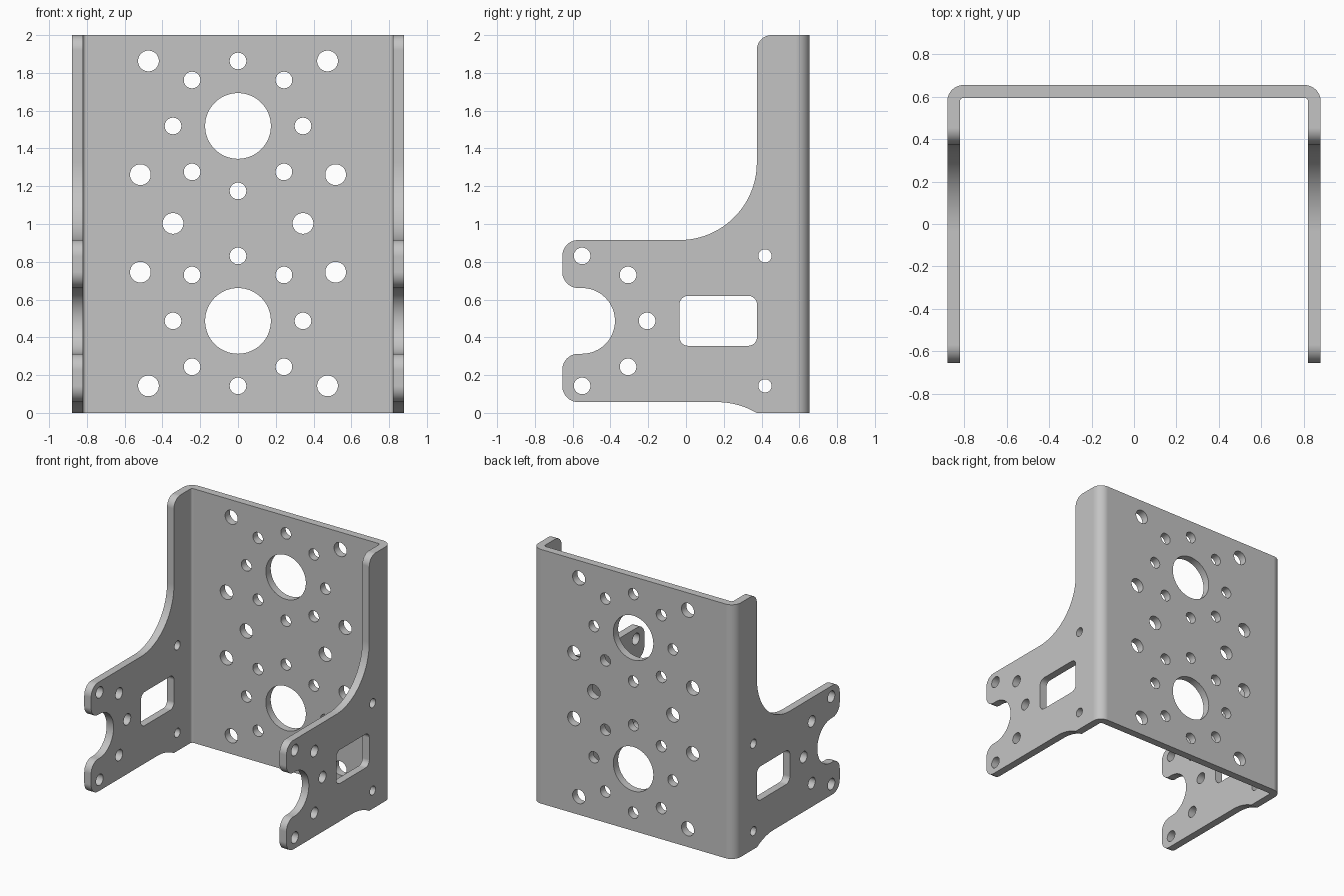
import bpy, bmesh
from math import sin, cos, radians
from mathutils import Vector

if "Cube" in bpy.data.objects:
    bpy.data.objects.remove(bpy.data.objects["Cube"])

metal = bpy.data.materials.new("grey metal")
grey = (0.55, 0.55, 0.55, 1)
metal.use_nodes = True
metal.diffuse_color = grey
metal.node_tree.nodes["Principled BSDF"].inputs["Base Color"].default_value = grey

W, D, H, T = 0.88, 0.655, 2.0, 0.06      # half width, half depth, height, sheet thickness
BORE, RING = 0.174, 0.344                # bearing opening and its bolt circle
LOW, HIGH = 0.487, 1.519                 # opening heights


def arc(cu, cv, r, start, end, n=12):
    angles = [radians(start + (end - start) * i / n) for i in range(n + 1)]
    return [(cu + r * cos(a), cv + r * sin(a)) for a in angles]


def circle(cu, cv, r, n=40):
    return arc(cu, cv, r, 0, 360, n)[:-1]


def rounded_box(u0, u1, v0, v1, r):
    return (arc(u1 - r, v1 - r, r, 0, 90, 8) + arc(u0 + r, v1 - r, r, 90, 180, 8)
            + arc(u0 + r, v0 + r, r, 180, 270, 8) + arc(u1 - r, v0 + r, r, 270, 360, 8))


def prism(bm, outline, axis, low, high):
    """Extrude a 2D outline along the given axis."""
    def place(u, v):
        co = [u, v]
        co.insert(axis, low)
        return co
    face = bm.faces.new([bm.verts.new(place(u, v)) for u, v in outline])
    top = bmesh.ops.extrude_face_region(bm, geom=[face])["geom"]
    shift = Vector((0, 0, 0))
    shift[axis] = high - low
    bmesh.ops.translate(bm, vec=shift, verts=[g for g in top if isinstance(g, bmesh.types.BMVert)])


def make_object(name, bm):
    bmesh.ops.recalc_face_normals(bm, faces=bm.faces[:])
    mesh = bpy.data.meshes.new(name)
    bm.to_mesh(mesh)
    bm.free()
    mesh.materials.append(metal)
    obj = bpy.data.objects.new(name, mesh)
    bpy.context.collection.objects.link(obj)
    return obj


# Bent sheet: a U-shaped channel with rounded bends, oversize before trimming
outer, inner = 0.077, 0.017
right_half = ([(W, -0.8)] + arc(W - outer, D - outer, outer, 0, 90))
left_half = [(-x, y) for x, y in reversed(right_half)]
inside = [(W - T, -0.8)] + arc(W - T - inner, D - T - inner, inner, 0, 90, 6)
inside_loop = [(-x, y) for x, y in inside] + inside[::-1]
bm = bmesh.new()
prism(bm, right_half + left_half + inside_loop, 2, -0.1, H + 0.1)
bracket = make_object("bent_bracket", bm)

# Side silhouette: tall back flange sweeping into a forked front arm
f, sweep, neck = 0.085, 0.41, 0.375
fork_y = -0.55
side = [(0.8, 0), (0.8, H)]
side += arc(neck + 0.078, H - 0.078, 0.078, 90, 180)
side += arc(neck - sweep, 0.915 + sweep, sweep, 0, -90, 24)
side += arc(-D + f, 0.915 - f, f, 90, 180)
side += arc(-D + f, LOW + BORE + f, f, 180, 270)
side += arc(fork_y, LOW, BORE, 90, -90, 24)
side += arc(-D + f, LOW - BORE - f, f, 90, 180)
side += arc(-D + f, 0.057 + f, f, 180, 270)
side += arc(0.165, 0.057 - sweep, sweep, 90, 59.4, 10)
bm = bmesh.new()
prism(bm, side, 0, -1, 1)
silhouette = make_object("side_silhouette_cutter", bm)

# Holes through the back plate
bm = bmesh.new()
back_holes = []
for z in (LOW, HIGH):
    back_holes.append(circle(0, z, BORE, 64))
    back_holes += [circle(x, v, 0.044) for x, v in circle(0, z, RING, 8)]
middle = (LOW + HIGH) / 2
for s in (-1, 1):
    back_holes.append(circle(s * RING, middle, 0.055))
    for t in (-1, 1):
        back_holes.append(circle(s * 0.517, middle + t * 0.258, 0.055))
        back_holes.append(circle(s * 0.474, middle + t * 0.86, 0.055))
for outline in back_holes:
    prism(bm, outline, 1, 0.5, 0.8)

# Holes through both side arms
side_holes = [circle(y, z, 0.044) for y, z in arc(fork_y, LOW, RING, -90, 90, 4)]
side_holes += [circle(0.418, LOW + t * RING, 0.035) for t in (-1, 1)]
side_holes.append(rounded_box(-0.035, 0.376, 0.355, 0.62, 0.047))
for outline in side_holes:
    prism(bm, outline, 0, -1, 1)
holes = make_object("hole_cutter", bm)

# Trim the sheet, punch the holes, then drop the cutters
bpy.ops.object.select_all(action='DESELECT')
bpy.context.view_layer.objects.active = bracket
bracket.select_set(True)
for cutter, operation in ((silhouette, 'INTERSECT'), (holes, 'DIFFERENCE')):
    cutter.hide_render = True
    mod = bracket.modifiers.new("cut", 'BOOLEAN')
    mod.operation, mod.object, mod.solver = operation, cutter, 'EXACT'
    bpy.ops.object.modifier_apply(modifier=mod.name)
    bpy.data.objects.remove(cutter)

# Smooth bends and bores, keeping flat plates flat
bpy.ops.object.shade_smooth_by_angle(angle=radians(30))
normals = bracket.modifiers.new("flat_plates", 'WEIGHTED_NORMAL')
normals.keep_sharp = True
